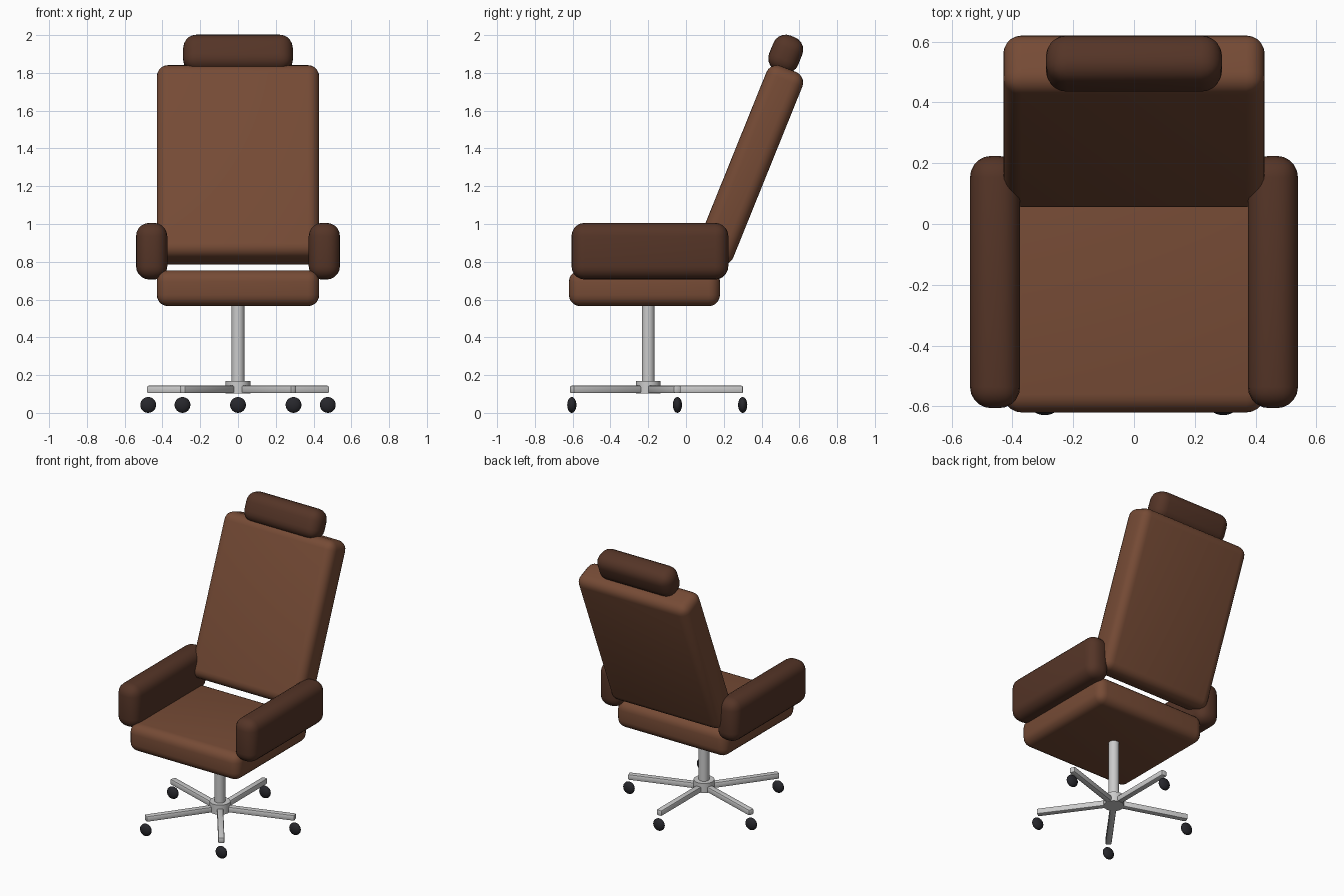
import bpy, math

if "Cube" in bpy.data.objects:
    bpy.data.objects.remove(bpy.data.objects["Cube"])

LEAN = math.radians(-22)   # recline of back and headrest
BASE_Y = -0.2              # column axis


def material(name, rgb):
    m = bpy.data.materials.new(name)
    m.diffuse_color = (*rgb, 1)
    m.use_nodes = True
    m.node_tree.nodes["Principled BSDF"].inputs["Base Color"].default_value = m.diffuse_color
    return m


leather = material("brown_leather", (0.18, 0.07, 0.036))
dark_leather = material("dark_leather", (0.09, 0.035, 0.02))
rubber = material("black_rubber", (0.02, 0.02, 0.025))


def finish(name, mat=None, angle=40):
    ob = bpy.context.object
    ob.name = name
    if mat:
        ob.data.materials.append(mat)
    bpy.ops.object.shade_smooth_by_angle(angle=math.radians(angle))
    return ob


def rounded_box(name, size, loc, radius, mat=None, rot=(0, 0, 0), segments=5):
    bpy.ops.mesh.primitive_cube_add(size=1, location=loc, rotation=rot)
    ob = bpy.context.object
    ob.scale = size
    bpy.ops.object.transform_apply(location=False, rotation=False, scale=True)
    mod = ob.modifiers.new("round", 'BEVEL')
    mod.width, mod.segments = radius, segments
    bpy.ops.object.modifier_apply(modifier=mod.name)
    return finish(name, mat)


def cylinder(name, radius, z0, z1):
    bpy.ops.mesh.primitive_cylinder_add(vertices=32, radius=radius, depth=z1 - z0,
                                        location=(0, BASE_Y, (z0 + z1) / 2))
    return finish(name)


# cushions
rounded_box("seat", (0.86, 0.80, 0.19), (0, -0.22, 0.66), 0.06, leather)
rounded_box("backrest", (0.86, 0.205, 1.095), (0, 0.338, 1.313), 0.06, leather, (LEAN, 0, 0))
rounded_box("headrest", (0.58, 0.165, 0.20), (0, 0.528, 1.90), 0.07, dark_leather, (LEAN, 0, 0))
for side, s in (("left", -1), ("right", 1)):
    rounded_box(side + "_armrest", (0.165, 0.83, 0.30), (s * 0.457, -0.191, 0.856), 0.07, dark_leather)

# column and hub
cylinder("column", 0.034, 0.12, 0.60)
cylinder("hub", 0.066, 0.103, 0.17)

# five spokes with casters
for i in range(5):
    a = math.radians(90 + 72 * i)
    c, s = math.cos(a), math.sin(a)
    rounded_box(f"spoke_{i + 1}", (0.48, 0.04, 0.04), (0.262 * c, BASE_Y + 0.262 * s, 0.124),
                0.008, None, (0, 0, a), 2)
    bpy.ops.mesh.primitive_uv_sphere_add(segments=24, ring_count=12, radius=0.042,
                                         location=(0.5 * c, BASE_Y + 0.5 * s, 0.042))
    bpy.context.object.scale = (1, 0.58, 1)
    bpy.ops.object.transform_apply(location=False, rotation=False, scale=True)
    finish(f"caster_{i + 1}", rubber, 60)
